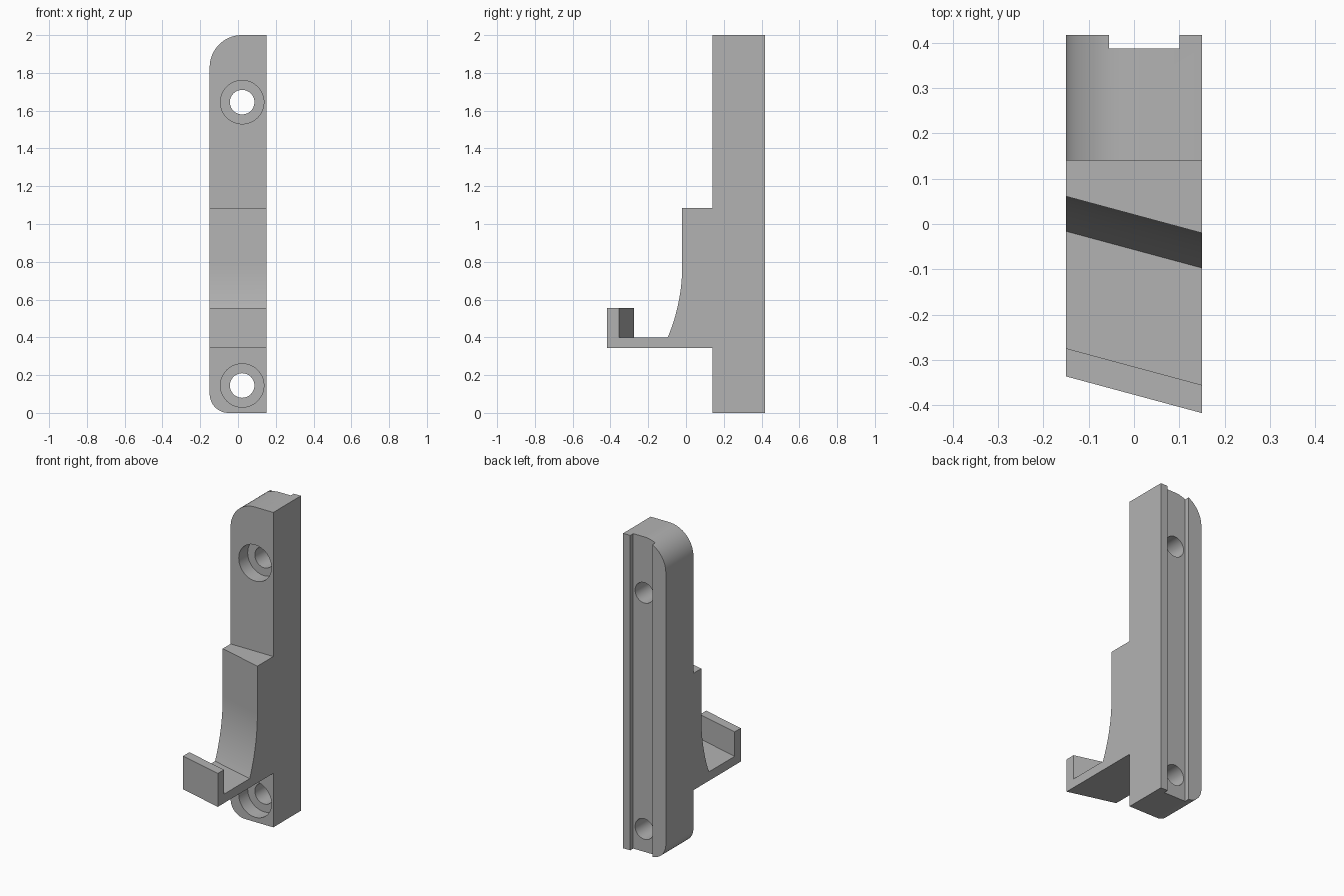
import bpy, bmesh
from math import sin, cos, pi, radians
from mathutils import Matrix

cube = bpy.data.objects.get("Cube")
if cube:
    bpy.data.objects.remove(cube, do_unlink=True)

grey = bpy.data.materials.new("plain grey")
grey.use_nodes = True
colour = (0.45, 0.45, 0.45, 1)
grey.diffuse_color = colour
grey.node_tree.nodes["Principled BSDF"].inputs["Base Color"].default_value = colour

HALF, FRONT, BACK = 0.15, 0.14, 0.417


def arc(cx, cy, r, start, end, steps):
    """Points along a circular arc, angles in degrees."""
    angles = [radians(start + (end - start) * i / steps) for i in range(steps + 1)]
    return [(cx + r * cos(a), cy + r * sin(a)) for a in angles]


def loft(name, first, second):
    """Closed solid between two matching outlines."""
    bm = bmesh.new()
    a = [bm.verts.new(p) for p in first]
    b = [bm.verts.new(p) for p in second]
    bm.faces.new(a)
    bm.faces.new(b)
    for i in range(len(a)):
        j = (i + 1) % len(a)
        bm.faces.new((a[i], a[j], b[j], b[i]))
    return finish(name, bm)


def finish(name, bm):
    bmesh.ops.recalc_face_normals(bm, faces=bm.faces)
    mesh = bpy.data.meshes.new(name)
    bm.to_mesh(mesh)
    bm.free()
    mesh.materials.append(grey)
    obj = bpy.data.objects.new(name, mesh)
    bpy.context.collection.objects.link(obj)
    return obj


def cylinder(name, x, z, r, y0, y1):
    bm = bmesh.new()
    place = Matrix.Translation((x, (y0 + y1) / 2, z)) @ Matrix.Rotation(pi / 2, 4, 'X')
    bmesh.ops.create_cone(bm, cap_ends=True, segments=48, radius1=r, radius2=r,
                          depth=y1 - y0, matrix=place)
    return finish(name, bm)


def combine(target, tool, operation):
    mod = target.modifiers.new(operation.lower(), 'BOOLEAN')
    mod.operation, mod.solver, mod.object = operation, 'EXACT', tool
    bpy.context.view_layer.objects.active = target
    bpy.ops.object.modifier_apply(modifier=mod.name)
    bpy.data.objects.remove(tool, do_unlink=True)


# Upright bar with two rounded corners on its right edge
TOP_R, LOW_R = 0.17, 0.1
outline = [(HALF, 0), (HALF, 2)]
outline += arc(TOP_R - HALF, 2 - TOP_R, TOP_R, 90, 180, 16)
outline += arc(LOW_R - HALF, LOW_R, LOW_R, 180, 270, 12)
bar = loft("mounting_bar", [(x, FRONT, z) for x, z in outline],
           [(x, BACK, z) for x, z in outline])

# Slanted hook: curved pad, shelf and lip, measured on the left side
ROOT = 0.2
bend = arc(-1, 0.78, 0.98, 0, -22.8, 16)
profile = [(ROOT, 0.343), (ROOT, 1.085), (-0.02, 1.085)]
profile += [(y, z) for y, z in bend[:-1]] + [(-0.097, 0.4)]
profile += [(-0.355, 0.4), (-0.355, 0.555), (-0.417, 0.555), (-0.417, 0.343)]
SLANT = 0.081
hook = loft("hook", [(HALF, y, z) for y, z in profile],
            [(-HALF, y if y == ROOT else y + SLANT, z) for y, z in profile])
combine(bar, hook, 'UNION')

# Groove down the back
slot = [(-0.055, 0.387), (0.1, 0.387), (0.1, 0.5), (-0.055, 0.5)]
groove = loft("groove_cutter", [(x, y, -0.1) for x, y in slot],
              [(x, y, 2.1) for x, y in slot])
combine(bar, groove, 'DIFFERENCE')

# Counterbored screw holes
for z in (0.145, 1.645):
    combine(bar, cylinder("hole_cutter", 0.022, z, 0.065, 0, 0.6), 'DIFFERENCE')
    combine(bar, cylinder("counterbore_cutter", 0.022, z, 0.115, 0.05, FRONT + 0.09),
            'DIFFERENCE')

bpy.ops.object.select_all(action='DESELECT')
bar.select_set(True)
bpy.context.view_layer.objects.active = bar
bpy.ops.object.shade_smooth_by_angle(angle=radians(20))
bar.name = "wall_hook"
